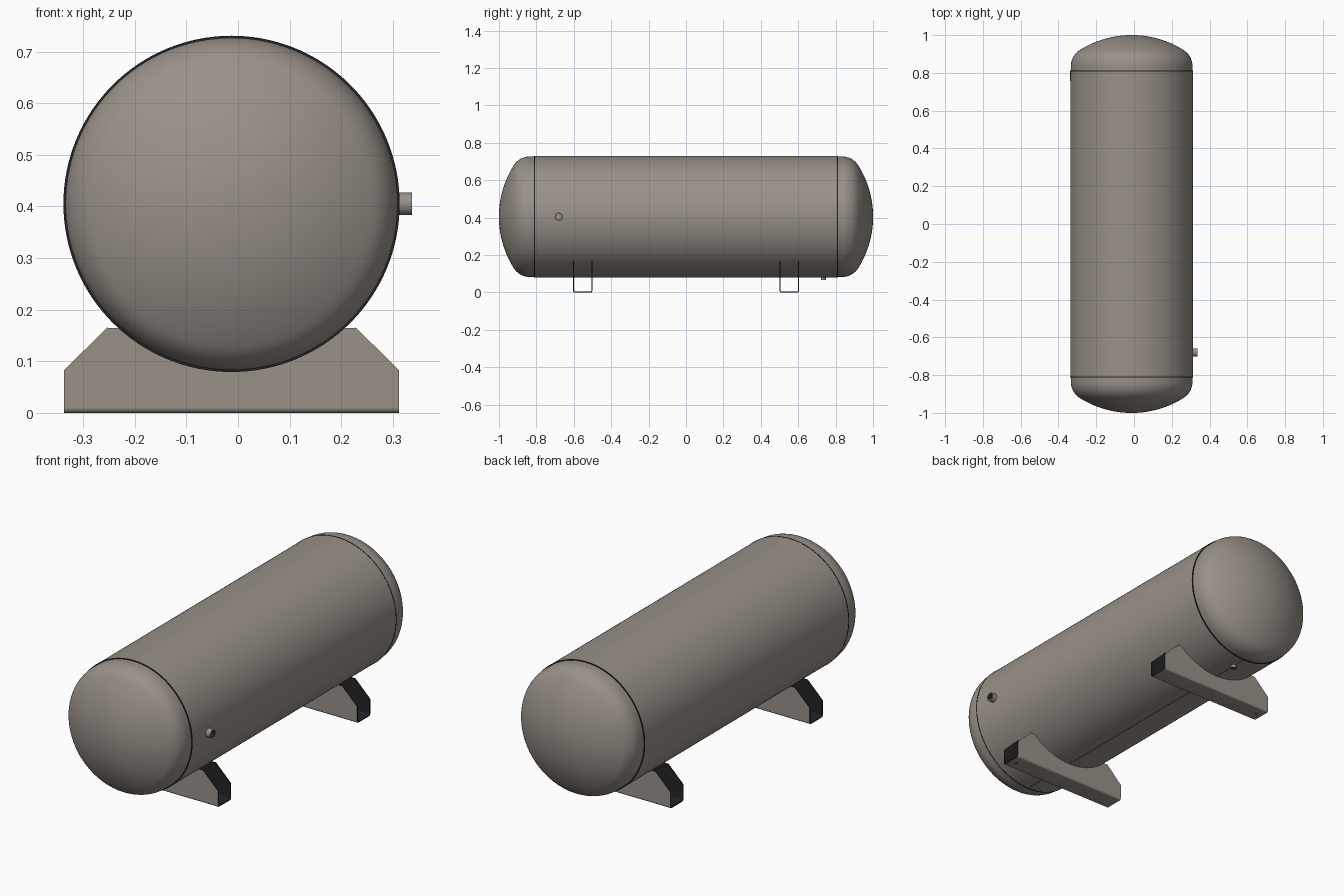
import bpy, bmesh, math
from mathutils import Matrix, Vector

cube = bpy.data.objects.get("Cube")
if cube:
    bpy.data.objects.remove(cube, do_unlink=True)


def material(name, rgb):
    m = bpy.data.materials.new(name)
    m.use_nodes = True
    m.diffuse_color = (*rgb, 1)
    m.node_tree.nodes["Principled BSDF"].inputs["Base Color"].default_value = (*rgb, 1)
    return m


GREY = material("warm grey paint", (0.32, 0.285, 0.25))
DARK = material("dark cut metal", (0.017, 0.017, 0.017))

CX, CZ = -0.0125, 0.405      # tank axis
R = 0.325                    # shell radius
HALF = 0.81                  # half length of the shell


def finish(bm, name, rule=None):
    """Turn a bmesh into a smooth-by-angle object; rule(face) marks dark faces."""
    bmesh.ops.recalc_face_normals(bm, faces=bm.faces)
    for f in bm.faces:
        f.smooth = True
        f.material_index = 1 if rule and rule(f) else 0
    me = bpy.data.meshes.new(name)
    bm.to_mesh(me)
    bm.free()
    me.materials.append(GREY)
    me.materials.append(DARK)
    me.set_sharp_from_angle(angle=math.radians(30))
    ob = bpy.data.objects.new(name, me)
    bpy.context.collection.objects.link(ob)
    return ob


def lathe(name, profile, place, steps=96, rule=None):
    """Spin (radius, height) points about local z, then place the result."""
    bm = bmesh.new()
    verts = [bm.verts.new((r, 0, h)) for r, h in profile]
    edges = [bm.edges.new(p) for p in zip(verts, verts[1:])]
    bmesh.ops.spin(bm, geom=verts + edges, cent=(0, 0, 0), axis=(0, 0, 1),
                   angle=2 * math.pi, steps=steps)
    bmesh.ops.remove_doubles(bm, verts=bm.verts, dist=1e-5)
    ob = finish(bm, name, rule)
    ob.matrix_world = place
    return ob


def prism(bm, points, offset):
    """Add a closed outline extruded along offset."""
    face = bm.faces.new([bm.verts.new(p) for p in points])
    out = bmesh.ops.extrude_face_region(bm, geom=[face])
    moved = [v for v in out["geom"] if isinstance(v, bmesh.types.BMVert)]
    bmesh.ops.translate(bm, verts=moved, vec=offset)


def facing(direction, at):
    turn = Vector(direction).to_track_quat('Z', 'Y').to_matrix().to_4x4()
    return Matrix.Translation(at) @ turn


# Cylindrical shell
axis = facing((0, 1, 0), (CX, 0, CZ))
lathe("tank_shell", [(R - 0.006, -HALF), (R, -HALF), (R, HALF), (R - 0.006, HALF)],
      axis, 128, lambda f: abs(f.normal.z) > 0.9)

# Dished ends: straight flange, knuckle arc, shallow crown arc
HEAD_R, KNUCKLE, CROWN, FLANGE = 0.322, 0.1, 0.515, 0.026
swing = math.asin((HEAD_R - KNUCKLE) / (CROWN - KNUCKLE))
crown_base = FLANGE - (CROWN - KNUCKLE) * math.cos(swing)
dish = [(HEAD_R, 0)]
for i in range(13):
    a = (math.pi / 2 - swing) * i / 12
    dish.append((HEAD_R - KNUCKLE + KNUCKLE * math.cos(a), FLANGE + KNUCKLE * math.sin(a)))
for i in range(1, 15):
    a = swing * (1 - i / 14)
    dish.append((CROWN * math.sin(a), crown_base + CROWN * math.cos(a)))

for side, label in ((-1, "front"), (1, "back")):
    lathe(label + "_dished_end", dish, facing((0, side, 0), (CX, side * HALF, CZ)), 128)
    # Dark joint line between shell and end
    lathe(label + "_joint_ring",
          [(R - 0.004, 0.002), (R + 0.0008, 0.002), (R + 0.0008, -0.003), (R - 0.004, -0.003)],
          facing((0, side, 0), (CX, side * HALF, CZ)), 128, lambda f: True)

# Lengthwise joint along the bottom of the shell
bm = bmesh.new()
bmesh.ops.create_cube(bm, size=1, matrix=Matrix.Translation((CX, 0, CZ - R))
                      @ Matrix.Diagonal((0.003, 2 * HALF, 0.001, 1)))
finish(bm, "bottom_joint", lambda f: True)


# Pipe sockets
def socket(name, direction, at, radius, length):
    bore = radius * 0.7
    lathe(name, [(radius, -0.02), (radius, length), (bore, length),
                 (bore, -0.005), (0, -0.005)],
          facing(direction, at), 32,
          lambda f: f.calc_center_median().xy.length < radius * 0.8)


socket("side_socket", (1, 0, 0), (CX + R, -0.68, CZ), 0.022, 0.0245)
socket("bottom_socket", (0, 0, -1), (CX, 0.735, CZ - R), 0.014, 0.014)

# Saddles: folded channels, open at the ends, cut to the tank
WIDTH, THICK, BEND = 0.104, 0.005, 0.01
HALF_X = 0.3245


def saddle(name, cy):
    bm = bmesh.new()
    reach = math.asin(0.2185 / R)
    outline = [(-HALF_X, BEND), (-HALF_X, 0.083), (-0.241, 0.165)]
    for i in range(33):
        a = reach * (2 * i / 32 - 1)
        outline.append((R * math.sin(a), CZ - R * math.cos(a)))
    outline += [(0.241, 0.165), (HALF_X, 0.083), (HALF_X, BEND)]
    for s in (-1, 1):
        y = cy + s * WIDTH / 2
        prism(bm, [(CX + x, y, z) for x, z in outline], (0, -s * THICK, 0))
    # Rounded bottom of the channel
    section = []
    for radius, turn in ((BEND, 1), (BEND - THICK, -1)):
        arc = [(s * (WIDTH / 2 - BEND + radius * math.cos(a)), BEND - radius * math.sin(a))
               for s, order in ((-1, 1), (1, -1))
               for a in [math.pi / 2 * (i if order > 0 else 6 - i) / 6 for i in range(7)]]
        section += arc[::turn]
    prism(bm, [(CX - HALF_X, cy + y, z) for y, z in section], (2 * HALF_X, 0, 0))

    def inside(f):
        n, c = f.normal, f.calc_center_median()
        outward = n.y * (1 if c.y > cy else -1)
        return not (n.z < -0.05 or outward > 0.3) or abs(n.x) > 0.5
    finish(bm, name, inside)

    # Bolt holes in the base
    for s, label in ((-1, "right"), (1, "left")):
        lathe(f"{name}_{label}_bolt_hole", [(0, -0.0004), (0.008, -0.0004), (0.008, 0.002)],
              Matrix.Translation((CX + s * 0.29, cy, 0.0004)), 20, lambda f: True)


saddle("front_saddle", -0.553)
saddle("back_saddle", 0.553)
